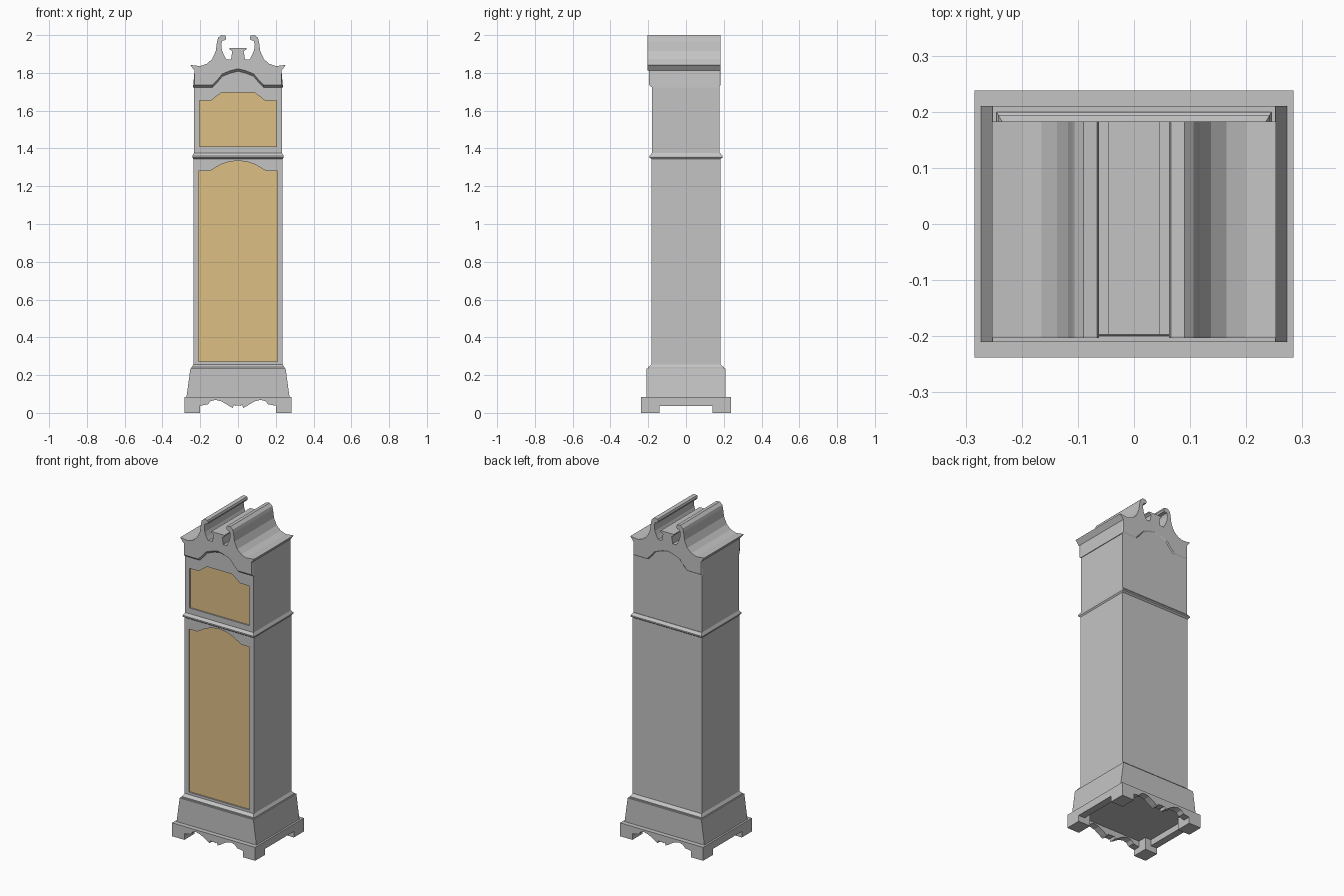
import bpy, bmesh

if "Cube" in bpy.data.objects:
    bpy.data.objects.remove(bpy.data.objects["Cube"])


def material(name, rgb):
    m = bpy.data.materials.new(name)
    m.diffuse_color = (*rgb, 1)
    m.use_nodes = True
    m.node_tree.nodes["Principled BSDF"].inputs["Base Color"].default_value = m.diffuse_color
    return m


GREY = material("grey_case", (0.55, 0.55, 0.55))
TAN = material("tan_panel", (0.73, 0.52, 0.235))


def loft(name, rings, mat=GREY):
    """Closed solid through rings that all have the same number of points."""
    bm = bmesh.new()
    loops = [[bm.verts.new(p) for p in ring] for ring in rings]
    for a, b in zip(loops, loops[1:]):
        for i in range(len(a)):
            j = (i + 1) % len(a)
            bm.faces.new((a[i], a[j], b[j], b[i]))
    bm.faces.new(loops[0])
    bm.faces.new(loops[-1])
    bmesh.ops.recalc_face_normals(bm, faces=bm.faces)
    me = bpy.data.meshes.new(name)
    bm.to_mesh(me)
    bm.free()
    me.materials.append(mat)
    ob = bpy.data.objects.new(name, me)
    bpy.context.collection.objects.link(ob)
    return ob


def stack(name, levels):
    """Rectangular turned section: levels of (z, half x, half y)."""
    return loft(name, [[(-x, -y, z), (x, -y, z), (x, y, z), (-x, y, z)] for z, x, y in levels])


def prism(name, profile, y0, y1, mat=GREY):
    return loft(name, [[(x, y, z) for x, z in profile] for y in (y0, y1)], mat)


def box(name, x0, x1, y0, y1, z0, z1):
    return prism(name, [(x0, z0), (x1, z0), (x1, z1), (x0, z1)], y0, y1)


def mirrored(half):
    """Right half outline -> full symmetric outline."""
    return half + [(-x, z) for x, z in reversed(half) if x > 1e-6]


def recessed_panel(case, name, profile, front, depth):
    cutter = prism(name + "_cutter", profile, front - 0.05, front + depth)
    cutter.hide_render = True
    cutter.hide_set(True)
    cutter.display_type = 'WIRE'
    mod = case.modifiers.new(name + "_recess", 'BOOLEAN')
    mod.operation = 'DIFFERENCE'
    mod.solver = 'EXACT'
    mod.object = cutter
    prism(name, profile, front + depth - 0.006, front + depth + 0.002, TAN)


# Base: scalloped aprons front and back, side rails, corner feet
apron = mirrored([(0, 0.040), (0.015, 0.037), (0.022, 0.042), (0.028, 0.026), (0.045, 0.035),
                  (0.065, 0.048), (0.09, 0.062), (0.12, 0.069), (0.145, 0.062), (0.16, 0.045),
                  (0.2, 0.038), (0.2, 0), (0.284, 0), (0.284, 0.083)])
for side, s in (("front", -1), ("back", 1)):
    prism(side + "_apron", apron, s * 0.238, s * 0.195)
    for hand, t in (("left", -1), ("right", 1)):
        box(f"{side}_{hand}_foot", *sorted((t * 0.2, t * 0.284)),
            *sorted((s * 0.14, s * 0.195)), 0, 0.083)
for hand, t in (("left", -1), ("right", 1)):
    box(hand + "_base_rail", *sorted((t * 0.24, t * 0.284)), -0.14, 0.14, 0.037, 0.083)

# Tapered plinth with chamfered lip
stack("plinth", [(0.075, 0.274, 0.21), (0.235, 0.252, 0.21)])
stack("plinth_moulding", [(0.235, 0.245, 0.2), (0.242, 0.245, 0.2), (0.258, 0.235, 0.182)])

# Trunk with arched door panel
trunk = stack("trunk", [(0.235, 0.236, 0.183), (1.352, 0.236, 0.183)])
door = mirrored([(0, 1.335), (0.05, 1.329), (0.09, 1.315), (0.125, 1.295), (0.15, 1.28),
                 (0.208, 1.28), (0.208, 0.272)])
recessed_panel(trunk, "door_panel", door, -0.183, 0.014)

# Waist moulding
stack("waist_moulding", [(1.344, 0.236, 0.183), (1.352, 0.242, 0.194),
                         (1.36, 0.242, 0.194), (1.375, 0.234, 0.181)])

# Hood with stepped-arch dial panel
hood = prism("hood", mirrored([(0, 1.82), (0.08, 1.80), (0.13, 1.74), (0.234, 1.74), (0.234, 1.37)]),
             -0.181, 0.178)
dial = mirrored([(0, 1.697), (0.085, 1.697), (0.12, 1.672), (0.14, 1.655),
                 (0.205, 1.655), (0.205, 1.41)])
recessed_panel(hood, "dial_panel", dial, -0.181, 0.014)

# Pediment face: arched lower edge chamfered back into the hood
arch = [(0, 1.822), (0.04, 1.812), (0.083, 1.795), (0.105, 1.768), (0.135, 1.737), (0.23, 1.737)]
upper = [(0.23, 1.815), (0.19, 1.83), (0.15, 1.85), (0.11, 1.88), (0.07, 1.872),
         (0.037, 1.872), (0.03, 1.915), (0.045, 1.925), (0.045, 1.932)]
face, back = [], []
low = [(x + (0.008 if x == 0.23 else 0), z - 0.014) for x, z in arch]


def outline(lower):
    right = lower + upper
    return right + [(-x, z) for x, z in reversed(right) if x > 0]


loft("pediment", [[(x, y, z) for x, z in outline(edge)]
                  for y, edge in ((-0.197, arch), (-0.18, low), (0.175, low), (0.183, arch))])

# Swan-neck scrolls running front to back
scroll = [(0.23, 1.812), (0.253, 1.842), (0.2, 1.836), (0.165, 1.848), (0.137, 1.873), (0.118, 1.915),
          (0.111, 1.965), (0.106, 1.985), (0.09, 2.0), (0.066, 1.997), (0.062, 1.985),
          (0.066, 1.974), (0.084, 1.97), (0.089, 1.95), (0.085, 1.92), (0.075, 1.895),
          (0.062, 1.872), (0.09, 1.868), (0.115, 1.855), (0.15, 1.83), (0.19, 1.815)]
for hand, t in (("left", -1), ("right", 1)):
    prism(hand + "_scroll", [(t * x, z) for x, z in scroll], -0.203, 0.183)
